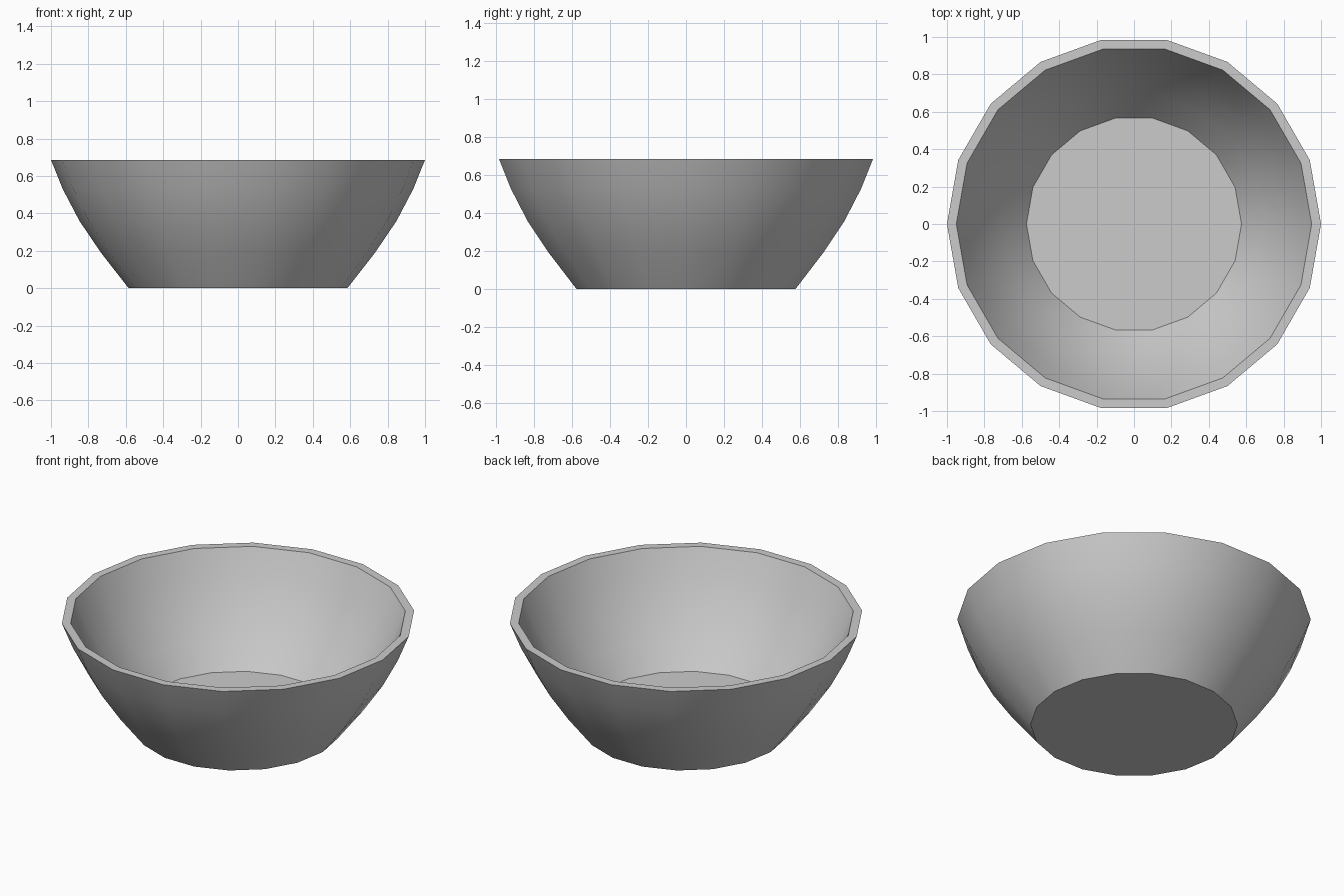
import bpy, bmesh, math

if "Cube" in bpy.data.objects:
    bpy.data.objects.remove(bpy.data.objects["Cube"])

SIDES = 18
# Radius and height: outer wall going up, then inner wall going down
PROFILE = [(0.585, 0.0), (0.733, 0.19), (0.848, 0.36), (0.937, 0.53), (1.0, 0.686),
           (0.95, 0.686), (0.885, 0.54), (0.80, 0.385), (0.696, 0.23), (0.575, 0.08)]

# Bowl shell, lathed around z
bm = bmesh.new()
rings = []
for r, z in PROFILE:
    angles = [2 * math.pi * i / SIDES for i in range(SIDES)]
    rings.append([bm.verts.new((r * math.cos(a), r * math.sin(a), z)) for a in angles])
for low, high in zip(rings, rings[1:]):
    for i in range(SIDES):
        j = (i + 1) % SIDES
        bm.faces.new((low[i], low[j], high[j], high[i]))

# Underside and inner floor
bm.faces.new(rings[0][::-1])
bm.faces.new(rings[-1])
bmesh.ops.recalc_face_normals(bm, faces=bm.faces)

mesh = bpy.data.meshes.new("bowl")
bm.to_mesh(mesh)
bm.free()
bowl = bpy.data.objects.new("bowl", mesh)
bpy.context.collection.objects.link(bowl)

# Smooth walls, crisp rim and floor edges
bpy.context.view_layer.objects.active = bowl
bowl.select_set(True)
bpy.ops.object.shade_smooth_by_angle(angle=math.radians(30))
